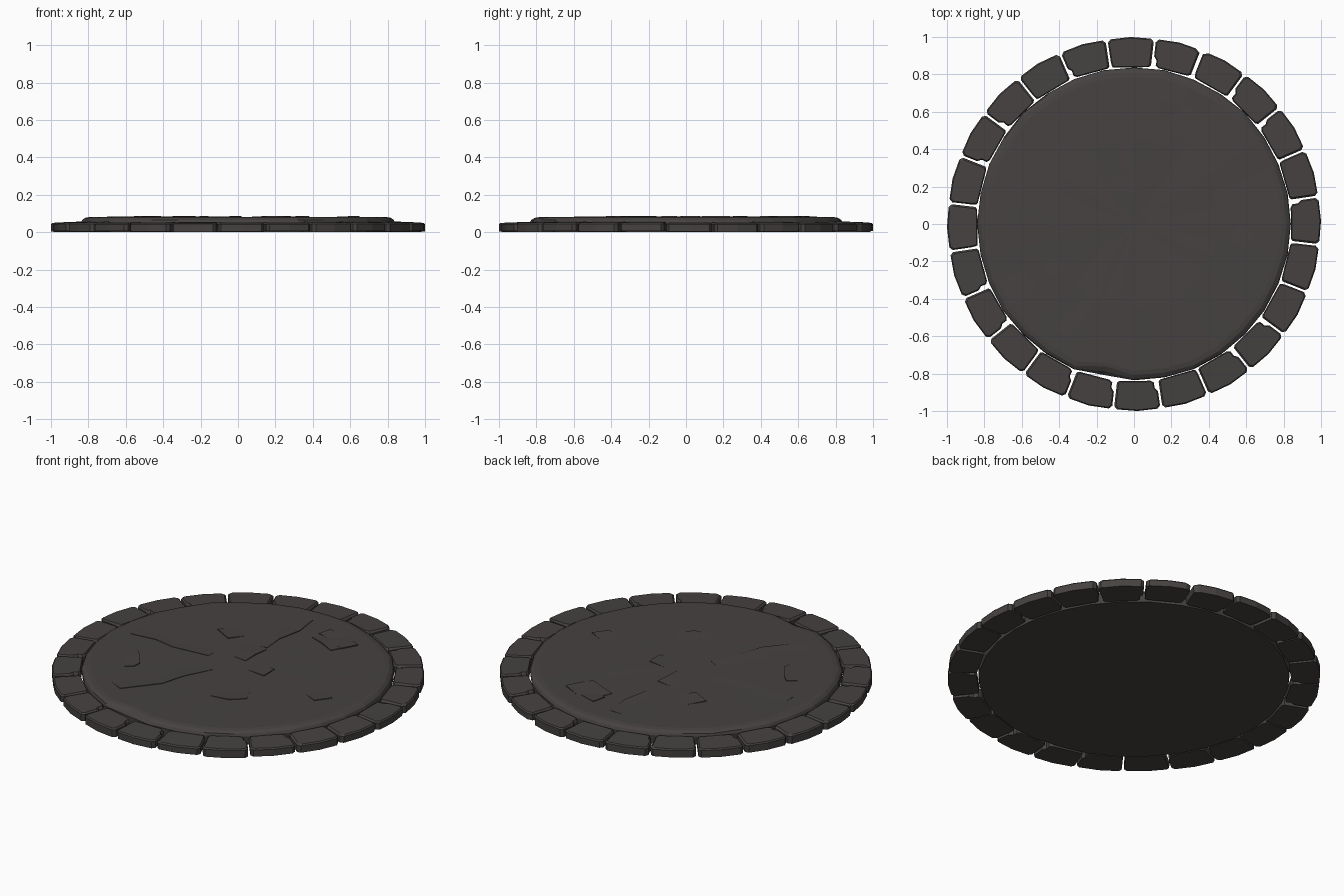
import bpy, bmesh, math, random
from mathutils import Vector

if "Cube" in bpy.data.objects:
    bpy.data.objects.remove(bpy.data.objects["Cube"])

random.seed(4)

stone = bpy.data.materials.new("dark grey stone")
stone.diffuse_color = (0.060, 0.054, 0.052, 1)
stone.use_nodes = True
stone.node_tree.nodes["Principled BSDF"].inputs["Base Color"].default_value = stone.diffuse_color


def finish(name, bm):
    bmesh.ops.recalc_face_normals(bm, faces=bm.faces)
    me = bpy.data.meshes.new(name)
    bm.to_mesh(me)
    bm.free()
    me.materials.append(stone)
    ob = bpy.data.objects.new(name, me)
    bpy.context.collection.objects.link(ob)
    return ob


def loft(bm, rings, cap_top=True):
    """Join stacked loops of points, capping the ends."""
    loops = [[bm.verts.new(p) for p in r] for r in rings]
    n = len(loops[0])
    for a, b in zip(loops, loops[1:]):
        for i in range(n):
            j = (i + 1) % n
            bm.faces.new((a[i], a[j], b[j], b[i]))
    bm.faces.new(loops[0][::-1])
    if cap_top:
        bm.faces.new(loops[-1])
    return loops


# Rim: 24 wedge blocks with bevelled tops, some with a chipped inner corner
COUNT = 24
STEP = math.tau / COUNT
START = math.radians(8.5)
R_IN, R_OUT = 0.842, 0.997
chip_after = {0, 2, 3, 5, 7, 9, 10, 13, 14, 16, 17, 18, 20, 21}   # joint has a chip
for k in range(COUNT):
    a0, a1 = START + k * STEP, START + (k + 1) * STEP
    mid = (a0 + a1) / 2
    gap = 0.0055

    def pt(r, side, inset=0.0):
        """Point at radius r, beside the joint at a0 (-1) or a1 (+1)."""
        a = a0 if side < 0 else a1
        g = (gap + inset) * -side
        if k in (3, 4) and (k == 3) == (side > 0):
            g *= 1.7
        return Vector((r * math.cos(a) - g * math.sin(a),
                       r * math.sin(a) + g * math.cos(a), 0))

    out = [pt(R_OUT - 0.018, -1), pt(R_OUT - 0.002, -1, 0.016),
           Vector((math.cos(mid), math.sin(mid), 0)),
           pt(R_OUT - 0.002, 1, 0.016), pt(R_OUT - 0.018, 1)]
    if (k + 1) % COUNT in chip_after:
        out += [pt(R_IN + 0.062, 1), pt(R_IN + 0.04, 1, 0.016),
                pt(R_IN + 0.012, 1, 0.014), pt(R_IN, 1, 0.03)]
    else:
        out += [pt(R_IN + 0.03, 1), pt(R_IN + 0.01, 1, 0.003),
                pt(R_IN + 0.004, 1, 0.005), pt(R_IN, 1, 0.015)]
    out += [pt(R_IN, -1, 0.012), pt(R_IN + 0.01, -1)]
    c = sum(out, Vector()) / len(out)
    tilt = random.uniform(-0.002, 0.002)
    low = random.choice((0.0, 0.003, 0.006))

    def level(z, scale, slope=0.0):
        res = []
        for p in out:
            q = c + (p - c) * scale
            q.z = z + slope * (0.92 - q.length)
            res.append(q)
        return res

    bm = bmesh.new()
    loft(bm, [level(low, 0.99), level(0.043 + tilt, 1.0),
              level(0.053 + tilt, 0.93, 0.04)])
    finish(f"rim_block_{k + 1}", bm)

# Centre slab: worn disc with sloping edge and gently uneven top
N = 32
bm = bmesh.new()
wob = [random.uniform(-0.006, 0.006) for _ in range(N)]
# chipped edge at the front left
chip = round((math.radians(256) / math.tau) * N)
wob[chip] = -0.03


def ring(r, z, w=1.0, rough=0.0):
    return [Vector((math.cos(i * math.tau / N) * (r + wob[i] * w),
                    math.sin(i * math.tau / N) * (r + wob[i] * w),
                    z + random.uniform(-rough, rough))) for i in range(N)]


loops = loft(bm, [ring(0.832, 0.0, 0.3), ring(0.838, 0.052, 0.5), ring(0.832, 0.066),
                  ring(0.815, 0.077, 1.3), ring(0.79, 0.081, 1, 0.0008),
                  ring(0.45, 0.082, 1, 0.001)], cap_top=False)
hub = bm.verts.new((0, 0, 0.082))
for i in range(N):
    bm.faces.new((loops[-1][i], loops[-1][(i + 1) % N], hub))
finish("centre_slab", bm)


# Cracks: a raised lip along a line that ramps down to the slab on one side
def crack(name, pts, drop, h):
    bm = bmesh.new()
    base, n = 0.079, len(pts)
    rows = []
    for i, (x, y) in enumerate(pts):
        lip = 0.0825 + h * (0.5 if n > 2 and i in (0, n - 1) else 1)
        rows.append([bm.verts.new((x, y, base)), bm.verts.new((x, y, lip)),
                     bm.verts.new((x + drop[0], y + drop[1], base + 0.002))])
    for a, b in zip(rows, rows[1:]):
        for i in range(3):
            j = (i + 1) % 3
            bm.faces.new((a[i], a[j], b[j], b[i]))
    bm.faces.new(rows[0])
    bm.faces.new(rows[-1][::-1])
    finish(name, bm)


cracks = [
    ([(0.12, 0.52), (0.21, 0.485), (0.30, 0.44)], (0.06, 0.13), 0.005),
    ([(0.33, 0.49), (0.38, 0.58)], (-0.12, 0.06), 0.004),
    ([(0.125, 0.58), (0.145, 0.66)], (0.12, -0.04), 0.003),
    ([(-0.55, -0.15), (-0.50, -0.20), (-0.445, -0.28), (-0.45, -0.33)], (-0.09, -0.06), 0.005),
    ([(0.0, 0.07), (0.0, 0.16), (0.01, 0.25)], (-0.14, 0.02), 0.005),
    ([(0.19, -0.03), (0.19, 0.07)], (-0.15, 0.02), 0.004),
    ([(0.10, -0.40), (0.21, -0.385), (0.28, -0.32)], (-0.05, 0.12), 0.004),
    ([(-0.35, 0.31), (-0.24, 0.25)], (0.07, 0.10), 0.004),
    ([(0.59, -0.13), (0.65, -0.05)], (-0.10, 0.05), 0.003),
    ([(-0.70, 0.0), (-0.55, 0.015), (-0.42, -0.01), (-0.2, 0.01)], (0.0, 0.10), 0.003),
    ([(0.0, 0.70), (0.02, 0.55), (-0.01, 0.40), (0.0, 0.27)], (-0.10, 0.0), 0.003),
    ([(-0.35, -0.60), (-0.20, -0.42), (-0.16, -0.28), (-0.08, -0.12)], (-0.10, 0.05), 0.003),
]
for i, (pts, drop, h) in enumerate(cracks):
    crack(f"slab_crack_{i + 1}", pts, drop, h)
